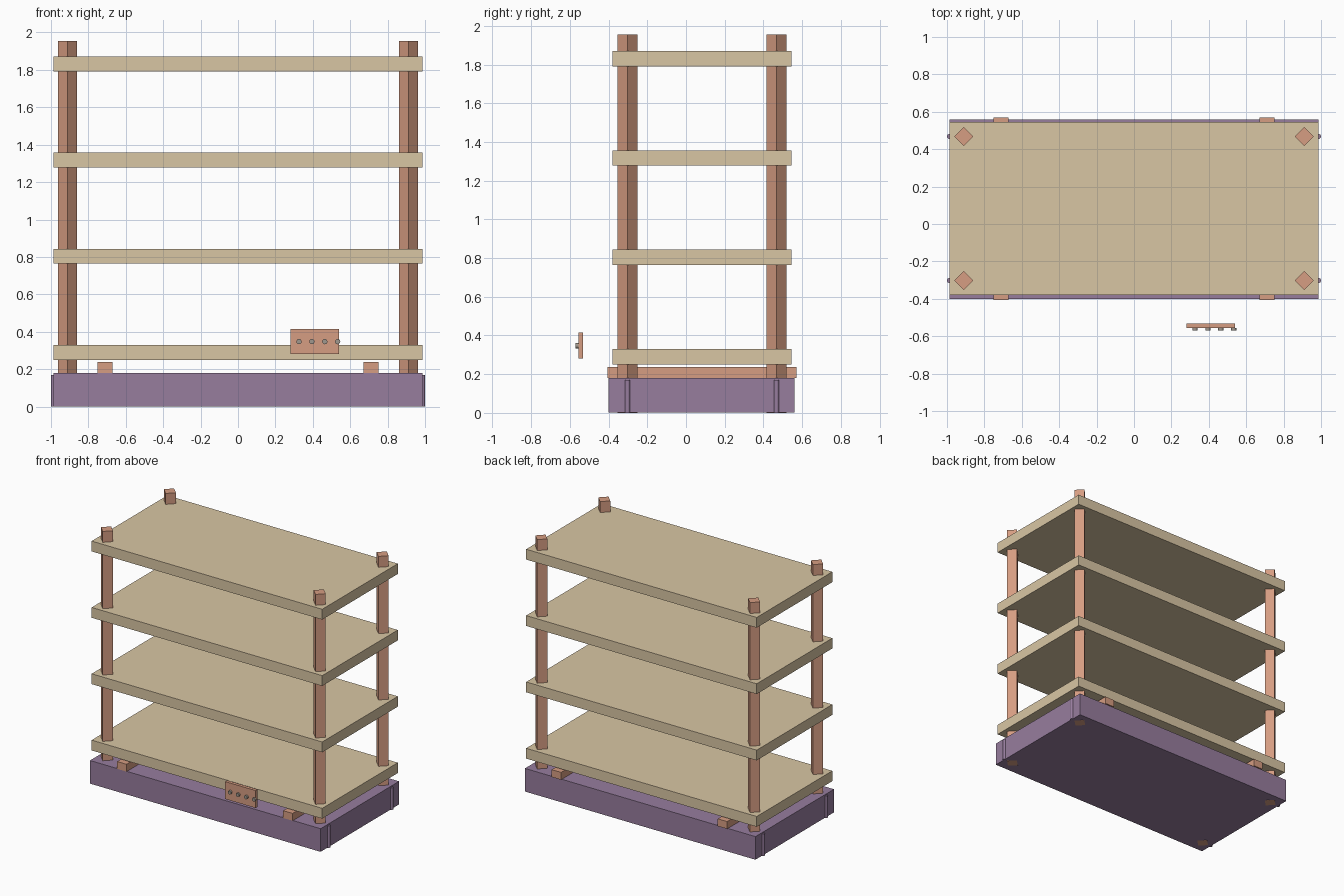
import bpy
from math import radians

if "Cube" in bpy.data.objects:
    bpy.data.objects.remove(bpy.data.objects["Cube"], do_unlink=True)


def make_material(name, rgb):
    # 8-bit screen colour to linear
    linear = [((c / 255 + 0.055) / 1.055) ** 2.4 for c in rgb]
    mat = bpy.data.materials.new(name)
    mat.use_nodes = True
    mat.diffuse_color = (*linear, 1)
    mat.node_tree.nodes["Principled BSDF"].inputs["Base Color"].default_value = (*linear, 1)
    return mat


tan = make_material("tan board", (217, 198, 164))
brown = make_material("brown wood", (214, 157, 130))
purple = make_material("purple base", (151, 125, 158))
grey = make_material("grey metal", (160, 152, 142))


def box(name, mat, x, y, z, turn=0):
    """Box spanning the given (low, high) ranges, turned about z."""
    bpy.ops.mesh.primitive_cube_add(size=1)
    obj = bpy.context.object
    obj.name = name
    obj.location = [(lo + hi) / 2 for lo, hi in (x, y, z)]
    obj.scale = [hi - lo for lo, hi in (x, y, z)]
    obj.rotation_euler.z = radians(turn)
    obj.data.materials.append(mat)
    return obj


def cylinder(name, mat, radius, depth, location, rotation=(0, 0, 0)):
    bpy.ops.mesh.primitive_cylinder_add(vertices=16, radius=radius, depth=depth,
                                        location=location, rotation=rotation)
    obj = bpy.context.object
    obj.name = name
    obj.data.materials.append(mat)
    bpy.ops.object.shade_smooth_by_angle()
    return obj


# Base block
half_width = 0.987
box("base", purple, (-half_width, half_width), (-0.4, 0.56), (0.001, 0.18))

# Four shelves
for i in range(4):
    bottom = 0.25 + i * 0.5135
    box(f"shelf_{i + 1}", tan, (-half_width, half_width), (-0.38, 0.545),
        (bottom, bottom + 0.08))

# Corner posts turned on edge, rods in the base ends, cross bars
post = 0.0362
for side, sx in (("left", 1), ("right", -1)):
    for end, y in (("front", -0.302), ("back", 0.468)):
        x = sx * 0.911
        box(f"{end}_{side}_post", brown, (x - post, x + post),
            (y - post, y + post), (0, 1.955), 45)
        cylinder(f"{end}_{side}_rod", purple, 0.013, 0.17,
                 (sx * half_width, y, 0.085))
    bar = sx * 0.711
    box(f"{side}_cross_bar", brown, (bar - 0.04, bar + 0.04), (-0.405, 0.57), (0.18, 0.237))

# Control panel with a row of knobs
box("control_panel", brown, (0.28, 0.54), (-0.556, -0.531), (0.28, 0.415))
for i in range(4):
    cylinder(f"knob_{i + 1}", grey, 0.014, 0.014,
             (0.326 + i * 0.069, -0.563, 0.347), (radians(90), 0, 0))
